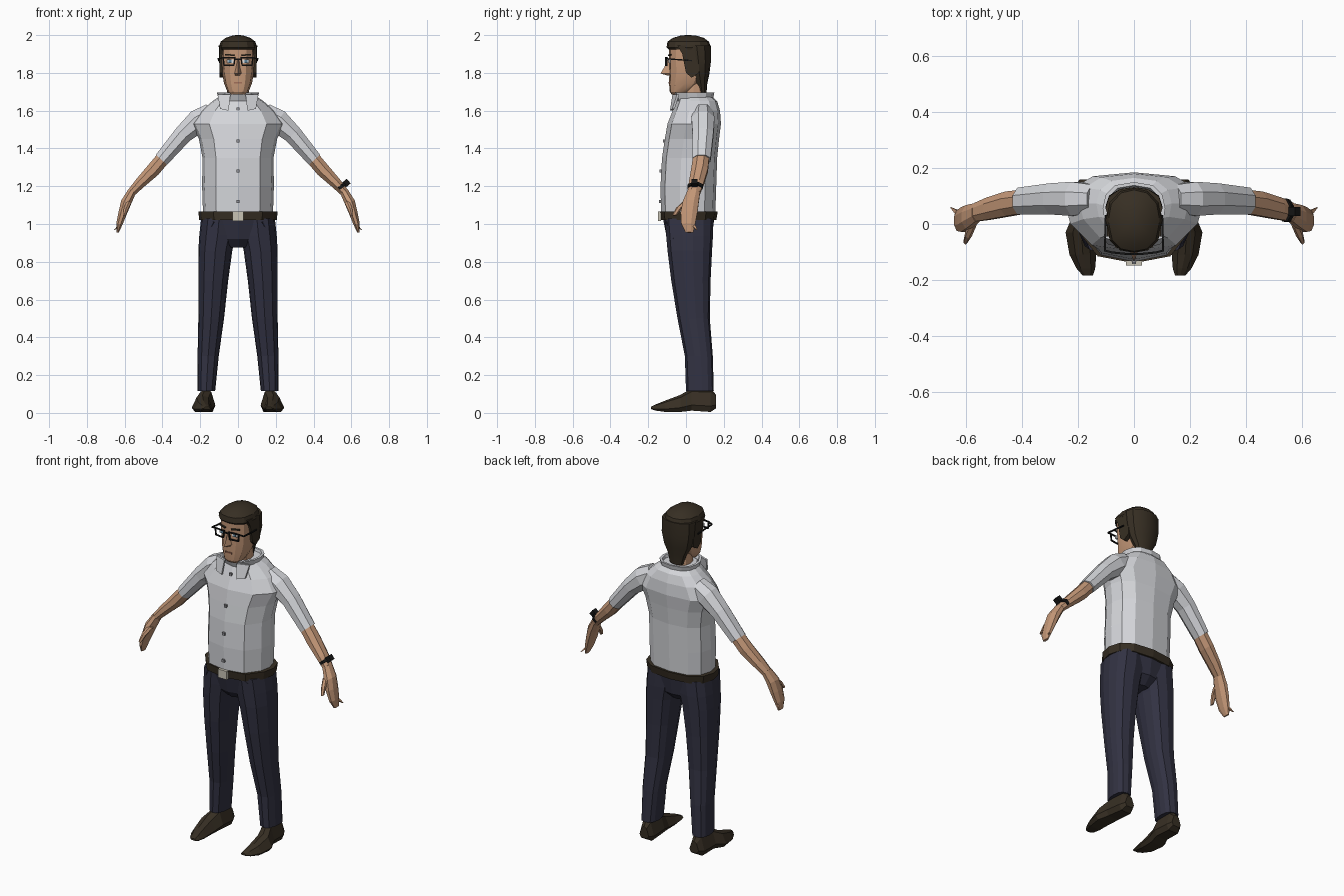
import bpy, bmesh, math
from mathutils import Vector


def mat(name, r, g, b):
    m = bpy.data.materials.new(name)
    m.diffuse_color = (r, g, b, 1)
    return m


SHIRT = mat("shirt_grey", .66, .67, .70)
NAVY = mat("trouser_navy", .032, .032, .055)
BROWN = mat("dark_brown", .038, .028, .017)
SKIN = mat("skin", .55, .31, .185)
BUCKLE = mat("buckle_beige", .58, .55, .46)
BLACK = mat("black", .008, .008, .008)
WHITE = mat("eye_white", .75, .75, .75)
BLUE = mat("iris_blue", .10, .22, .32)
GREY = mat("button_grey", .28, .28, .30)
LIP = mat("lip", .36, .16, .10)

# half cross-sections, front to back, as (width factor, depth factor)
TORSO = [(0, -1), (.62, -.84), (.93, -.3), (1, .15), (.9, .6), (.6, .9), (0, 1)]
HEAD = [(0, -1), (.5, -.92), (.85, -.62), (1, .0), (.88, .55), (.5, .9), (0, 1)]


def finish(name, bm, material, angle=None):
    bmesh.ops.recalc_face_normals(bm, faces=bm.faces)
    me = bpy.data.meshes.new(name)
    bm.to_mesh(me)
    bm.free()
    me.materials.append(material)
    ob = bpy.data.objects.new(name, me)
    bpy.context.collection.objects.link(ob)
    if angle:
        bpy.context.view_layer.objects.active = ob
        ob.select_set(True)
        bpy.ops.object.shade_smooth_by_angle(angle=math.radians(angle))
        ob.select_set(False)
    return ob


def loft(name, rings, material, angle=None, closed=False):
    bm = bmesh.new()
    vs = [[bm.verts.new(p) for p in r] for r in rings]
    n = len(vs[0])
    pairs = list(zip(vs, vs[1:])) + ([(vs[-1], vs[0])] if closed else [])
    for a, b in pairs:
        for i in range(n):
            j = (i + 1) % n
            bm.faces.new((a[i], a[j], b[j], b[i]))
    if not closed:
        bm.faces.new(vs[0])
        bm.faces.new(vs[-1])
    return finish(name, bm, material, angle)


def body(name, rows, material, half=TORSO, angle=None, closed=False, s=1):
    """Stack of horizontal rings; rows are z, centre x, half width, front y, back y."""
    sec = half + [(-x, y) for x, y in reversed(half[1:-1])]
    rings = [[(s * cx + w * x, (f + b) / 2 + (b - f) / 2 * y, z) for x, y in sec]
             for z, cx, w, f, b in rows]
    return loft(name, rings, material, angle, closed)


def limb(name, rows, material, s, sides=8):
    """Tube in the arm plane; rows are x, y, z, thickness, half depth along y."""
    pts = [Vector(r[:3]) for r in rows]
    rings = []
    for i, r in enumerate(rows):
        t = pts[min(i + 1, len(pts) - 1)] - pts[max(i - 1, 0)]
        nrm = Vector((-t.z, 0, t.x)).normalized()
        ring = []
        for k in range(sides):
            a = 2 * math.pi * (k + .5) / sides
            p = pts[i] + nrm * r[3] * math.cos(a) + Vector((0, r[4] * math.sin(a), 0))
            ring.append((s * p.x, p.y, p.z))
        rings.append(ring)
    return loft(name, rings, material)


def box(name, c, size, material):
    bm = bmesh.new()
    bmesh.ops.create_cube(bm, size=1)
    for v in bm.verts:
        v.co = Vector([c[i] + v.co[i] * size[i] for i in range(3)])
    return finish(name, bm, material)


def bars(name, segs, r, material):
    bm = bmesh.new()
    for a, b in segs:
        a, b = Vector(a), Vector(b)
        d = b - a
        m = d.to_track_quat('Z', 'Y').to_matrix().to_4x4()
        m.translation = (a + b) / 2
        new = bmesh.ops.create_cube(bm, size=1)["verts"]
        for v in new:
            v.co = m @ Vector((v.co.x * 2 * r, v.co.y * 2 * r, v.co.z * (d.length + r)))
    return finish(name, bm, material)


# shirt
body("shirt", [(1.05, 0, .185, -.132, .155), (1.2, 0, .19, -.135, .16),
               (1.35, 0, .188, -.127, .165), (1.45, 0, .207, -.112, .175),
               (1.53, 0, .245, -.098, .185), (1.60, 0, .195, -.07, .18),
               (1.65, 0, .135, -.05, .165), (1.68, 0, .09, -.04, .135)], SHIRT)
body("collar", [(1.65, 0, .10, -.05, .14), (1.695, 0, .112, -.07, .15),
                (1.695, 0, .098, -.055, .138), (1.65, 0, .085, -.035, .125)],
     SHIRT, closed=True)
for i, (z, y) in enumerate([(1.61, -.066), (1.44, -.114), (1.28, -.131), (1.12, -.134)]):
    box(f"button_{i}", (0, y - .003, z), (.016, .012, .016), GREY)

# belt and buckle
body("belt", [(1.02, 0, .205, -.135, .16), (1.065, 0, .21, -.14, .168)], BROWN)
box("buckle", (0, -.14, 1.042), (.058, .016, .05), BUCKLE)

# trousers
body("trouser_seat", [(.875, 0, .05, -.06, .09), (.92, 0, .12, -.10, .135),
                      (1.03, 0, .195, -.122, .15)], NAVY)

for s, side in ((1, "left"), (-1, "right")):
    body(side + "_trouser_leg",
         [(1.03, .10, .095, -.112, .145), (.94, .108, .097, -.105, .143),
          (.86, .12, .09, -.098, .138), (.7, .131, .079, -.078, .13),
          (.5, .142, .068, -.045, .126), (.3, .158, .056, -.006, .142),
          (.115, .168, .047, .0, .147)], NAVY, s=s)
    # shoe, lofted from heel to toe
    prof = [(-.7, 0), (.7, 0), (1, .25), (.55, .85), (0, 1), (-.55, .85), (-1, .25)]
    rows = [(.16, .165, .03, .025, .095), (.13, .167, .046, .005, .13),
            (.03, .170, .05, .012, .13), (-.03, .188, .057, .005, .095),
            (-.11, .183, .048, .005, .065), (-.16, .172, .033, .012, .045),
            (-.185, .165, .018, .02, .032)]
    loft(side + "_shoe", [[(s * (cx + w * x), y, z0 + (z1 - z0) * h) for x, h in prof]
                          for y, cx, w, z0, z1 in rows], BROWN)
    # arm
    limb(side + "_sleeve", [(.14, .09, 1.585, .06, .055), (.21, .09, 1.545, .068, .066),
                            (.29, .09, 1.475, .053, .06), (.405, .082, 1.34, .043, .052)],
         SHIRT, s)
    limb(side + "_forearm", [(.395, .08, 1.35, .04, .046), (.45, .072, 1.285, .04, .048),
                             (.52, .055, 1.215, .031, .043), (.566, .042, 1.165, .024, .036)],
         SKIN, s)
    limb(side + "_hand", [(.56, .042, 1.175, .024, .036), (.592, .025, 1.115, .030, .046),
                          (.61, .016, 1.06, .025, .048), (.628, .012, 1.0, .018, .04),
                          (.638, .018, .955, .007, .022)], SKIN, s)
    limb(side + "_thumb", [(.575, .005, 1.12, .015, .02), (.592, -.035, 1.085, .014, .018),
                           (.603, -.062, 1.045, .008, .012)], SKIN, s, 6)
    limb(side + "_fingertip", [(.632, .04, .99, .008, .014), (.655, .058, .968, .002, .003)],
         SKIN, s, 4)
    # collar flap
    flap = [(.04, -.072, 1.685), (.108, -.048, 1.685), (.095, -.072, 1.61), (.05, -.085, 1.60)]
    loft(side + "_collar_flap", [[(s * x, y + d, z) for x, y, z in flap] for d in (0, .012)],
         SHIRT)
    # pocket edge
    bars(side + "_pocket", [((s * .13, -.103, 1.01), (s * .175, -.066, .92))], .003, NAVY)
    # eye, iris and brow
    box(side + "_eye", (s * .042, -.087, 1.862), (.034, .008, .018), WHITE)
    box(side + "_iris", (s * .042, -.089, 1.862), (.014, .008, .017), BLUE)
    bars(side + "_brow", [((s * .022, -.091, 1.893), (s * .066, -.08, 1.897))], .004, BROWN)
    # hair over the temple
    loft(side + "_sideburn",
         [[(s * x, y, z) for y, z in ((-.045, 1.945), (-.02, 1.90), (.0, 1.80),
                                      (.03, 1.775), (.07, 1.80), (.07, 1.945))]
          for x in (.07, .097)], BROWN)

# neck, head and nose
body("neck", [(1.62, 0, .06, -.015, .105), (1.76, 0, .055, -.02, .095)], SKIN, HEAD)
body("head", [(1.685, 0, .04, -.075, -.005), (1.70, 0, .056, -.086, .03),
              (1.745, 0, .074, -.09, .08), (1.80, 0, .084, -.088, .105),
              (1.87, 0, .09, -.09, .11), (1.93, 0, .089, -.09, .11),
              (1.965, 0, .07, -.07, .09)], SKIN, HEAD, 25)
loft("nose", [[(x, y, z) for x, y in ((-w, -.08), (0, t), (w, -.08))]
              for z, w, t in ((1.785, .016, -.095), (1.797, .02, -.135),
                              (1.83, .013, -.115), (1.875, .008, -.094))], SKIN)
box("mouth", (0, -.089, 1.748), (.044, .008, .008), LIP)

# hair: crown cap and back
body("hair_crown", [(1.925, 0, .099, -.092, .128), (1.935, 0, .102, -.103, .131),
                    (1.965, 0, .092, -.098, .122), (1.985, 0, .066, -.07, .095),
                    (1.997, 0, .032, -.03, .055), (2.0, 0, .01, .0, .02)], BROWN, HEAD, 30)
body("hair_back", [(1.685, 0, .042, .065, .108), (1.74, 0, .058, .045, .112),
                   (1.79, 0, .085, .02, .123), (1.86, 0, .101, .0, .132),
                   (1.945, 0, .102, -.02, .132)], BROWN, HEAD, 30)

# glasses
segs = [((-.016, -.108, 1.872), (.016, -.108, 1.872))]
for s in (1, -1):
    q = [(s * .016, -.108, 1.88), (s * .078, -.102, 1.88),
         (s * .074, -.102, 1.84), (s * .022, -.108, 1.84)]
    segs += list(zip(q, q[1:] + q[:1]))
    segs += [(q[1], (s * .104, -.095, 1.874)), ((s * .104, -.095, 1.874), (s * .101, .03, 1.865))]
bars("glasses", segs, .0035, BLACK)

# watch on one wrist
limb("watch_strap", [(.54, .05, 1.203, .032, .044), (.551, .047, 1.190, .031, .043)], BLACK, 1)
bars("watch_face", [((.568, .045, 1.212), (.58, .045, 1.222))], .016, BLACK)
